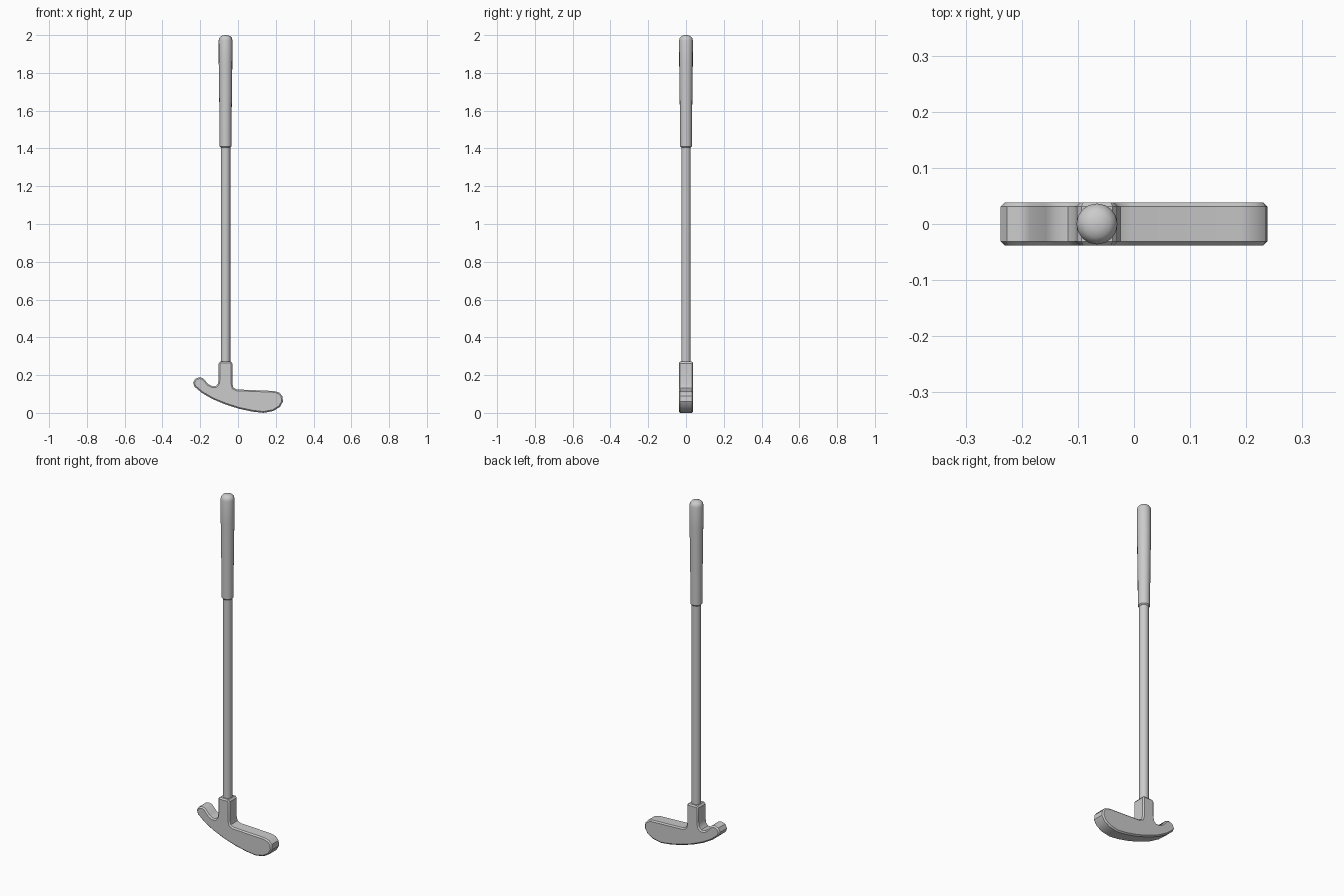
import bpy, bmesh, math

if "Cube" in bpy.data.objects:
    bpy.data.objects.remove(bpy.data.objects["Cube"])

AXIS_X = -0.066


def finish(bm, name, smooth):
    bmesh.ops.recalc_face_normals(bm, faces=bm.faces)
    mesh = bpy.data.meshes.new(name)
    bm.to_mesh(mesh)
    bm.free()
    obj = bpy.data.objects.new(name, mesh)
    bpy.context.collection.objects.link(obj)
    if smooth:
        bpy.ops.object.select_all(action='DESELECT')
        obj.select_set(True)
        bpy.context.view_layer.objects.active = obj
        bpy.ops.object.shade_smooth_by_angle(angle=math.radians(35))
    return obj


def lathe(name, profile, sides=16):
    """Capped round part from (radius, z) pairs."""
    bm = bmesh.new()
    rings = [[bm.verts.new((AXIS_X + r * math.cos(math.tau * i / sides),
                            r * math.sin(math.tau * i / sides), z))
              for i in range(sides)] for r, z in profile]
    for a, b in zip(rings, rings[1:]):
        for i in range(sides):
            j = (i + 1) % sides
            bm.faces.new((a[i], a[j], b[j], b[i]))
    bm.faces.new(rings[0])
    bm.faces.new(rings[-1])
    return finish(bm, name, True)


# Head and hosel: one side outline, extruded and chamfered front and back
outline = [(-0.238, 0.16), (-0.226, 0.181), (-0.205, 0.189), (-0.185, 0.184),
           (-0.157, 0.152), (-0.138, 0.142), (-0.118, 0.142), (-0.106, 0.155),
           (-0.102, 0.18), (-0.102, 0.262), (-0.094, 0.272),
           (-0.038, 0.272), (-0.030, 0.262), (-0.030, 0.155),
           (-0.024, 0.133), (-0.005, 0.124), (0.19, 0.116), (0.218, 0.108),
           (0.235, 0.089), (0.238, 0.06), (0.222, 0.032), (0.187, 0.010),
           (0.135, 0.0), (0.075, 0.007), (0.005, 0.022), (-0.065, 0.044),
           (-0.135, 0.073), (-0.19, 0.105), (-0.23, 0.138)]
HALF = 0.038
bm = bmesh.new()
front = bm.faces.new([bm.verts.new((x, -HALF, z)) for x, z in outline])
ext = bmesh.ops.extrude_face_region(bm, geom=[front], use_keep_orig=True)
bmesh.ops.translate(bm, vec=(0, 2 * HALF, 0),
                    verts=[g for g in ext["geom"] if isinstance(g, bmesh.types.BMVert)])
bmesh.ops.recalc_face_normals(bm, faces=bm.faces)
rims = [e for e in bm.edges if abs(e.verts[0].co.y - e.verts[1].co.y) < 1e-5]
bmesh.ops.bevel(bm, geom=rims, offset=0.007, segments=1, profile=0.5,
                affect='EDGES', clamp_overlap=True)
finish(bm, "putter_head", True)

# Shaft
lathe("shaft", [(0.025, 0.25), (0.025, 1.43)])

# Tapered grip with a domed end
lathe("grip", [(0.026, 1.405), (0.031, 1.411), (0.032, 1.55), (0.036, 1.85),
               (0.0365, 1.972), (0.033, 1.986), (0.024, 1.995),
               (0.012, 1.999), (0.002, 2.0)])
